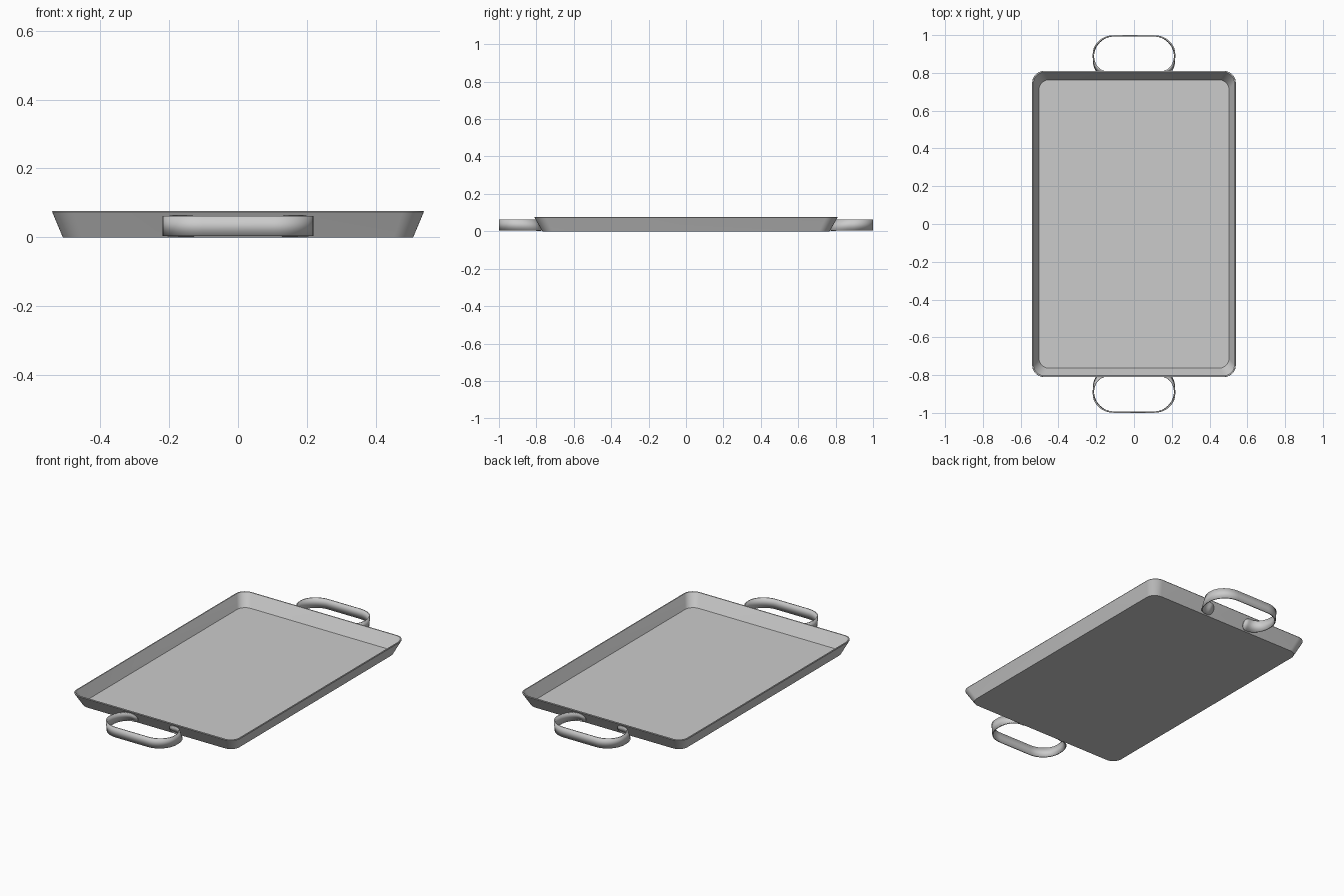
import bpy, bmesh, math

if "Cube" in bpy.data.objects:
    bpy.data.objects.remove(bpy.data.objects["Cube"])


def finish(name, bm):
    bmesh.ops.recalc_face_normals(bm, faces=bm.faces)
    me = bpy.data.meshes.new(name)
    bm.to_mesh(me)
    bm.free()
    ob = bpy.data.objects.new(name, me)
    bpy.context.collection.objects.link(ob)
    bpy.ops.object.select_all(action='DESELECT')
    ob.select_set(True)
    bpy.context.view_layer.objects.active = ob
    bpy.ops.object.shade_smooth_by_angle(angle=math.radians(35))
    return ob


def rounded_rect(hx, hy, r, z, n=10):
    pts = []
    for i, (sx, sy) in enumerate([(1, 1), (-1, 1), (-1, -1), (1, -1)]):
        for k in range(n + 1):
            a = math.pi / 2 * (i + k / n)
            pts.append((sx * (hx - r) + r * math.cos(a),
                        sy * (hy - r) + r * math.sin(a), z))
    return pts


# Tray: lofted rounded rectangles, outside up over the rim and down inside
bm = bmesh.new()
rings = [[bm.verts.new(p) for p in rounded_rect(*s)] for s in (
    (0.508, 0.768, 0.056, 0.0), (0.539, 0.81, 0.062, 0.074),
    (0.538, 0.809, 0.061, 0.077), (0.532, 0.803, 0.056, 0.077),
    (0.503, 0.763, 0.052, 0.005))]
for a, b in zip(rings, rings[1:]):
    for i in range(len(a)):
        j = (i + 1) % len(a)
        bm.faces.new((a[i], a[j], b[j], b[i]))
bm.faces.new(rings[0])
bm.faces.new(rings[-1])
finish("tray", bm)


# Handle: vertical strap loop whose ends lie flat on the sloped tray wall
def strap_path():
    half = []                                    # x, y fraction (0 = outer, 1 = wall)
    n = 12
    for k in range(n + 1):
        a = math.pi / 2 * k / n
        half.append((0.105 + 0.11 * math.sin(a), 0.5 - 0.5 * math.cos(a)))
    for k in range(1, n + 1):
        a = math.pi / 2 * k / n
        half.append((0.145 + 0.07 * math.cos(a), 0.55 + 0.45 * math.sin(a)))
    # rounded tab end
    for k in range(9):
        half.append((0.135 - 0.029 * math.sin(math.pi / 2 * k / 8), 1.0))
    return [(-x, t) for x, t in reversed(half)] + half


Z0, Z1 = 0.004, 0.062
MID, HALF = (Z0 + Z1) / 2, (Z1 - Z0) / 2


def strap(side):
    bm = bmesh.new()
    cols = []
    for x, t in strap_path():
        h = HALF
        if t == 1.0 and abs(x) < 0.135:
            h = HALF * max(0.04, math.sqrt(max(0, 1 - ((0.135 - abs(x)) / 0.029) ** 2)))
        col = []
        for z in (MID - h, MID + h):
            wall = 0.771 + 0.042 * z / 0.074
            col.append(bm.verts.new((x, side * (0.996 - (0.996 - wall) * t), z)))
        cols.append(col)
    for a, b in zip(cols, cols[1:]):
        bm.faces.new((a[0], b[0], b[1], a[1]))
    ob = finish("front_handle" if side < 0 else "back_handle", bm)
    mod = ob.modifiers.new("thickness", 'SOLIDIFY')
    mod.thickness = 0.007
    mod.offset = 0


for side in (-1, 1):
    strap(side)
